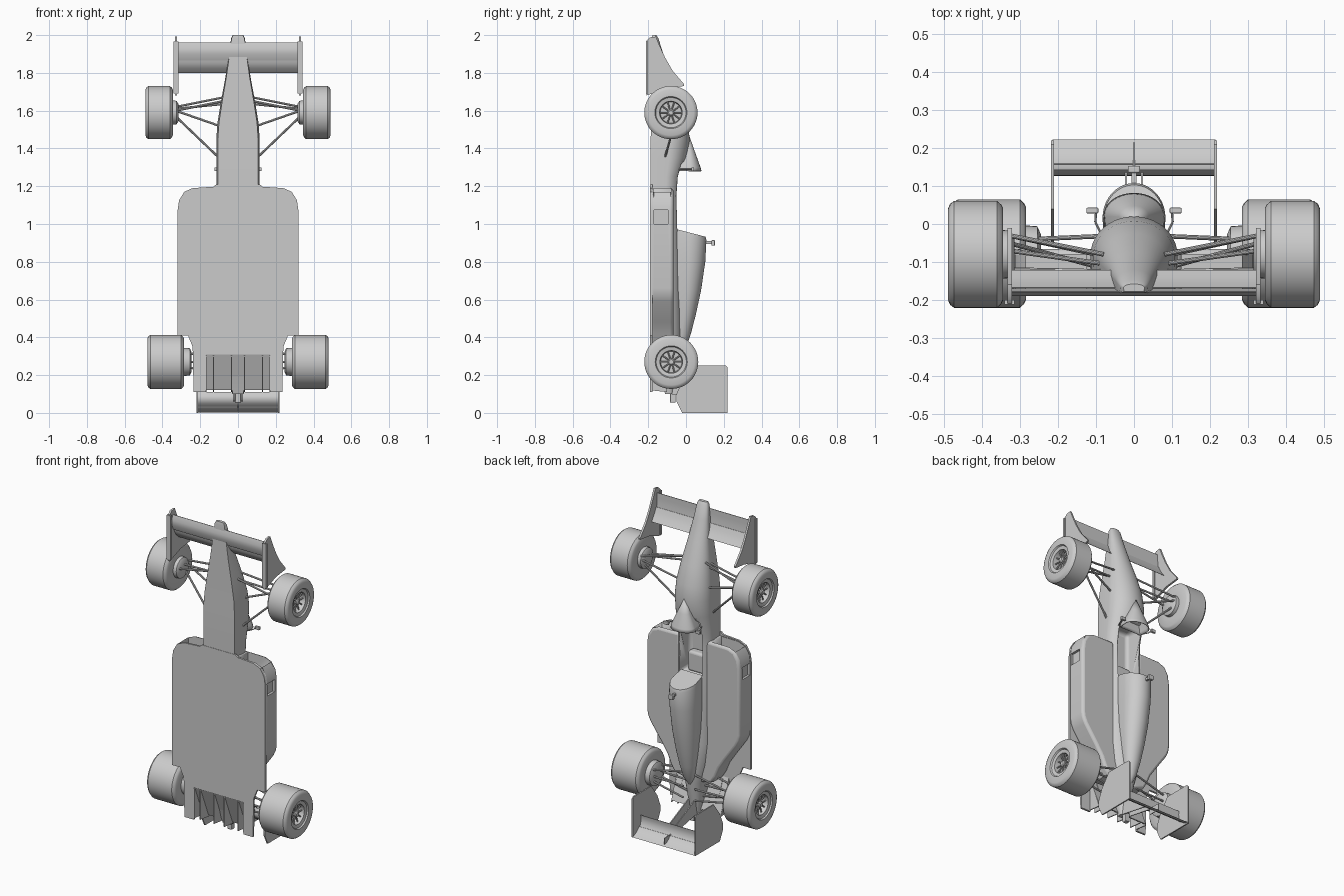
import bpy, bmesh, math
from mathutils import Vector

cube = bpy.data.objects.get("Cube")
if cube:
    bpy.data.objects.remove(cube, do_unlink=True)

grey = bpy.data.materials.new("plain_grey")
grey.use_nodes = True
grey.diffuse_color = (0.6, 0.6, 0.6, 1)
grey.node_tree.nodes["Principled BSDF"].inputs["Base Color"].default_value = (0.6, 0.6, 0.6, 1)


def activate(ob):
    bpy.ops.object.select_all(action='DESELECT')
    ob.select_set(True)
    bpy.context.view_layer.objects.active = ob


def make(name, verts, faces, angle=35):
    bm = bmesh.new()
    vs = [bm.verts.new(v) for v in verts]
    for f in faces:
        bm.faces.new([vs[i] for i in f])
    bmesh.ops.remove_doubles(bm, verts=bm.verts, dist=1e-5)
    bmesh.ops.recalc_face_normals(bm, faces=bm.faces)
    me = bpy.data.meshes.new(name)
    bm.to_mesh(me)
    bm.free()
    me.materials.append(grey)
    ob = bpy.data.objects.new(name, me)
    bpy.context.collection.objects.link(ob)
    activate(ob)
    bpy.ops.object.shade_smooth_by_angle(angle=math.radians(angle))
    return ob


def skin(name, rings, caps=True):
    """Join equal closed rings of points into a surface."""
    n = len(rings[0])
    verts = [p for r in rings for p in r]
    faces = [(i * n + j, i * n + (j + 1) % n, (i + 1) * n + (j + 1) % n, (i + 1) * n + j)
             for i in range(len(rings) - 1) for j in range(n)]
    if caps:
        faces += [tuple(range(n)), tuple(range(len(verts) - n, len(verts)))]
    return make(name, verts, faces)


def prism(name, pts, axis, lo, hi, bevel=0):
    """Extrude a (y, z) outline along x, or an (x, z) outline along y."""
    put = (lambda p, t: (t, p[0], p[1])) if axis == 'x' else (lambda p, t: (p[0], t, p[1]))
    ob = skin(name, [[put(p, t) for p in pts] for t in (lo, hi)])
    if bevel:
        m = ob.modifiers.new("bevel", 'BEVEL')
        m.width, m.segments, m.limit_method = bevel, 3, 'ANGLE'
        m.angle_limit = math.radians(50)
        activate(ob)
        bpy.ops.object.modifier_apply(modifier=m.name)
    return ob


def box(name, x, y, z, bevel=0):
    return prism(name, [(y[0], z[0]), (y[1], z[0]), (y[1], z[1]), (y[0], z[1])], 'x', x[0], x[1], bevel)


def cut(ob, cutter):
    m = ob.modifiers.new("cut", 'BOOLEAN')
    m.operation, m.solver, m.object = 'DIFFERENCE', 'EXACT', cutter
    activate(ob)
    bpy.ops.object.modifier_apply(modifier=m.name)
    bpy.data.objects.remove(cutter, do_unlink=True)


def section(z, hw, yb, yt, f=0.5, slope=0, n=20):
    """Flat-bottomed section with an arched top; slope leans it backwards."""
    ym = yb + (yt - yb) * f
    pts = [(-hw * 0.93, yb), (hw * 0.93, yb)]
    for i in range(n + 1):
        a = math.pi * i / n
        pts.append((hw * math.cos(a), ym + (yt - ym) * math.sin(a)))
    return [(x, y, z - slope * (y - yb)) for x, y in pts]


def rod(name, a, b, r=0.006):
    a, b = Vector(a), Vector(b)
    q = (b - a).to_track_quat('Z', 'Y')
    ring = [q @ Vector((r * math.cos(t * math.pi / 5), r * math.sin(t * math.pi / 5), 0)) for t in range(10)]
    return skin(name, [[a + p for p in ring], [b + p for p in ring]])


def lathe(name, profile, centre, s, n=48):
    """Spin (axial, radius) points around the x axis."""
    rings = []
    for a, r in profile:
        rings.append([(centre[0] + s * a, centre[1] + r * math.cos(2 * math.pi * i / n),
                       centre[2] + r * math.sin(2 * math.pi * i / n)) for i in range(n)])
    return skin(name, rings)


def blade(name, pts, hw, thick):
    """Wing element: a curved camber line with a tapering thickness."""
    k = len(pts) - 1
    top = [(y + thick * (0.25 + math.sin(math.pi * i / k)) / 2, z) for i, (y, z) in enumerate(pts)]
    low = [(y - thick * (0.25 + math.sin(math.pi * i / k)) / 2, z) for i, (y, z) in enumerate(pts)]
    return prism(name, top + low[::-1], 'x', -hw, hw)


# Central body and nose
body = skin("main_body", [section(*s) for s in (
    (2.0, 0.028, -0.178, -0.158), (1.985, 0.036, -0.182, -0.147), (1.9, 0.048, -0.182, -0.12),
    (1.78, 0.066, -0.183, -0.075), (1.65, 0.09, -0.184, -0.025), (1.54, 0.108, -0.185, 0.008),
    (1.45, 0.115, -0.187, 0.02), (1.35, 0.115, -0.188, 0.008), (1.25, 0.115, -0.188, -0.022),
    (1.15, 0.115, -0.188, -0.03), (0.95, 0.115, -0.188, -0.025), (0.55, 0.112, -0.188, -0.02),
    (0.42, 0.095, -0.188, -0.02), (0.3, 0.06, -0.18, -0.03), (0.2, 0.045, -0.14, -0.05),
    (0.1, 0.03, -0.11, -0.065))])
cut(body, box("cockpit_cutter", (-0.077, 0.077), (-0.15, 0.15), (0.96, 1.33), 0.02))
box("seat", (-0.06, 0.06), (-0.155, -0.1), (0.955, 1.08), 0.015)

# Windscreen hood
hood = skin("windscreen", [section(*s) for s in (
    (1.46, 0.004, 0.0, 0.02), (1.38, 0.04, -0.01, 0.048), (1.3, 0.076, -0.035, 0.077),
    (1.28, 0.08, -0.035, 0.082))], caps=False)
m = hood.modifiers.new("shell", 'SOLIDIFY')
m.thickness = 0.004

# Engine cover with sloping front
skin("engine_cover", [section(*s) for s in (
    (0.975, 0.08, -0.06, 0.103, 0.45, 0.26), (0.95, 0.083, -0.06, 0.108, 0.45, 0.2),
    (0.8, 0.083, -0.06, 0.102, 0.45), (0.65, 0.077, -0.06, 0.08, 0.45), (0.52, 0.064, -0.06, 0.052, 0.45),
    (0.42, 0.05, -0.06, 0.026, 0.45), (0.34, 0.034, -0.06, 0.0, 0.45), (0.29, 0.012, -0.06, -0.03, 0.45))])
box("camera_stem", (-0.006, 0.006), (0.095, 0.145), (0.895, 0.91))
box("camera_pod", (-0.016, 0.016), (0.135, 0.153), (0.885, 0.915), 0.004)

# Floor with the rear notch
corner = [(0.115, 1.21), (0.13, 1.197), (0.24, 1.19), (0.285, 1.17), (0.312, 1.125), (0.32, 1.07)]
half = corner + [(0.32, 0.41), (0.265, 0.41), (0.24, 0.35), (0.235, 0.11), (0.17, 0.11), (0.17, 0.31)]
prism("floor", half + [(-x, z) for x, z in half[::-1]], 'y', -0.19, -0.178)

# Diffuser ramp and fences
prism("diffuser_ramp", [(-0.186, 0.31), (-0.108, 0.12), (-0.1, 0.12), (-0.178, 0.32)], 'x', -0.17, 0.17)
for x in (-0.17, -0.13, -0.035, 0.035, 0.13, 0.17):
    prism("diffuser_fence", [(-0.188, 0.3), (-0.188, 0.12), (-0.1, 0.11), (-0.17, 0.31)], 'x', x - 0.003, x + 0.003)

# Rear wing
blade("rear_wing_main", [(0.142, 0.11), (0.134, 0.09), (0.134, 0.07), (0.142, 0.05), (0.156, 0.035)], 0.215, 0.012)
blade("rear_wing_flap", [(0.158, 0.045), (0.168, 0.03), (0.188, 0.016), (0.222, 0.002)], 0.215, 0.007)
box("wing_centre_rib", (-0.002, 0.002), (0.14, 0.215), (0.01, 0.05))
box("tail_light", (-0.016, 0.016), (-0.085, -0.055), (0.055, 0.11), 0.004)

# Front wing
blade("front_wing_main", [(-0.178, 1.96), (-0.183, 1.93), (-0.182, 1.9), (-0.172, 1.865)], 0.325, 0.012)
blade("front_wing_flap", [(-0.168, 1.875), (-0.16, 1.85), (-0.145, 1.825), (-0.122, 1.8)], 0.325, 0.008)

tyre = [(0, 0.045), (0, 0.118), (0.005, 0.13), (0.016, 0.14), (0.5, 0.14)]
front_plate = [(-0.21, 1.68), (-0.21, 1.97), (-0.19, 1.988), (-0.16, 1.992), (-0.14, 1.945),
               (-0.11, 1.88), (-0.07, 1.81), (-0.01, 1.74), (-0.012, 1.73), (-0.1, 1.72)]
rear_plate = [(-0.02, 0), (0.22, 0), (0.22, 0.24), (0.21, 0.25), (0.04, 0.25), (-0.02, 0.17),
              (-0.05, 0.1), (-0.05, 0.06)]


def wheel(name, s, x_in, x_out, r, y, z):
    w = x_out - x_in
    prof = [(-w, 0), (-w, 0.07), (-w, r - 0.02), (-w + 0.005, r - 0.01), (-w + 0.016, r),
            (-0.016, r), (-0.005, r - 0.008), (0, r - 0.02), (0, 0.085), (-0.008, 0.08),
            (-0.012, 0.06), (-0.05, 0.056), (-0.05, 0)]
    prof = [(a, max(q, 0.0005)) for a, q in prof]
    lathe(name + "_tyre", prof, (s * x_out, y, z), s)
    lathe(name + "_nut", [(-0.05, 0.018), (-0.02, 0.018), (-0.015, 0.012)], (s * x_out, y, z), s, 16)
    for i in range(10):
        a = math.tau * i / 10
        d = Vector((0, math.cos(a), math.sin(a)))
        c = Vector((s * (x_out - 0.03), y, z))
        rod(name + "_spoke", c + d * 0.012, c + d * 0.06, 0.004)


for s, side in ((1, "left"), (-1, "right")):
    # Wheels and brake drums
    wheel(side + "_front_wheel", s, 0.345, 0.49, 0.141, -0.08, 1.59)
    wheel(side + "_rear_wheel", s, 0.285, 0.48, 0.143, -0.078, 0.27)
    lathe(side + "_front_brake", [(0, 0.045), (0.01, 0.062), (0.04, 0.065)], (s * 0.315, -0.08, 1.59), s, 32)
    lathe(side + "_rear_brake", [(0, 0.05), (0.01, 0.072), (0.05, 0.075)], (s * 0.245, -0.078, 0.27), s, 32)

    # Front suspension
    for a, b in (((0.33, -0.03, 1.62), (0.08, -0.08, 1.67)), ((0.33, -0.03, 1.6), (0.1, -0.08, 1.52)),
                 ((0.33, -0.07, 1.61), (0.08, -0.105, 1.635)), ((0.33, -0.12, 1.6), (0.08, -0.125, 1.65)),
                 ((0.33, -0.05, 1.57), (0.1, -0.112, 1.35))):
        rod(side + "_front_arm", (s * a[0], a[1], a[2]), (s * b[0], b[1], b[2]))
    # Rear suspension
    for y in (-0.04, -0.12):
        for z in (0.2, 0.27, 0.36):
            rod(side + "_rear_arm", (s * 0.27, y, 0.27 + (z - 0.27) * 0.4), (s * 0.04, y + 0.01, z))

    # Sidepod with front intake and side vent
    pod = [(0.09, 1.19), (0.24, 1.188)] + [(x, z) for x, z in corner[3:]] + [
        (0.32, 0.66), (0.314, 0.625), (0.298, 0.59), (0.22, 0.48), (0.18, 0.42),
        (0.155, 0.36), (0.13, 0.32), (0.05, 0.3)]
    ob = prism(side + "_sidepod", [(s * x, z) for x, z in pod], 'y', -0.186, -0.066, 0.016)
    cut(ob, box("intake_cutter", sorted((s * 0.125, s * 0.285)), (-0.172, -0.08), (1.06, 1.3)))
    cut(ob, box("vent_cutter", sorted((s * 0.305, s * 0.35)), (-0.17, -0.095), (1.0, 1.075)))

    # Wing end plates
    prism(side + "_front_end_plate", front_plate, 'x', s * 0.322, s * 0.334)
    box(side + "_front_plate_foot", sorted((s * 0.315, s * 0.342)), (-0.212, -0.2), (1.69, 1.965))
    prism(side + "_rear_end_plate", rear_plate, 'x', s * 0.211, s * 0.219)
    # Rear wing pylon
    prism(side + "_wing_pylon", [(-0.08, 0.2), (-0.08, 0.1), (0.13, 0.06), (0.138, 0.1)], 'x', s * 0.018, s * 0.024)

    # Mirror on a bent stalk
    box(side + "_mirror", sorted((s * 0.094, s * 0.125)), (0.028, 0.043), (1.28, 1.3), 0.003)
    rod(side + "_mirror_stalk", (s * 0.1, 0.032, 1.29), (s * 0.102, 0.005, 1.29), 0.003)
    rod(side + "_mirror_stalk", (s * 0.102, 0.005, 1.29), (s * 0.08, -0.04, 1.29), 0.003)
